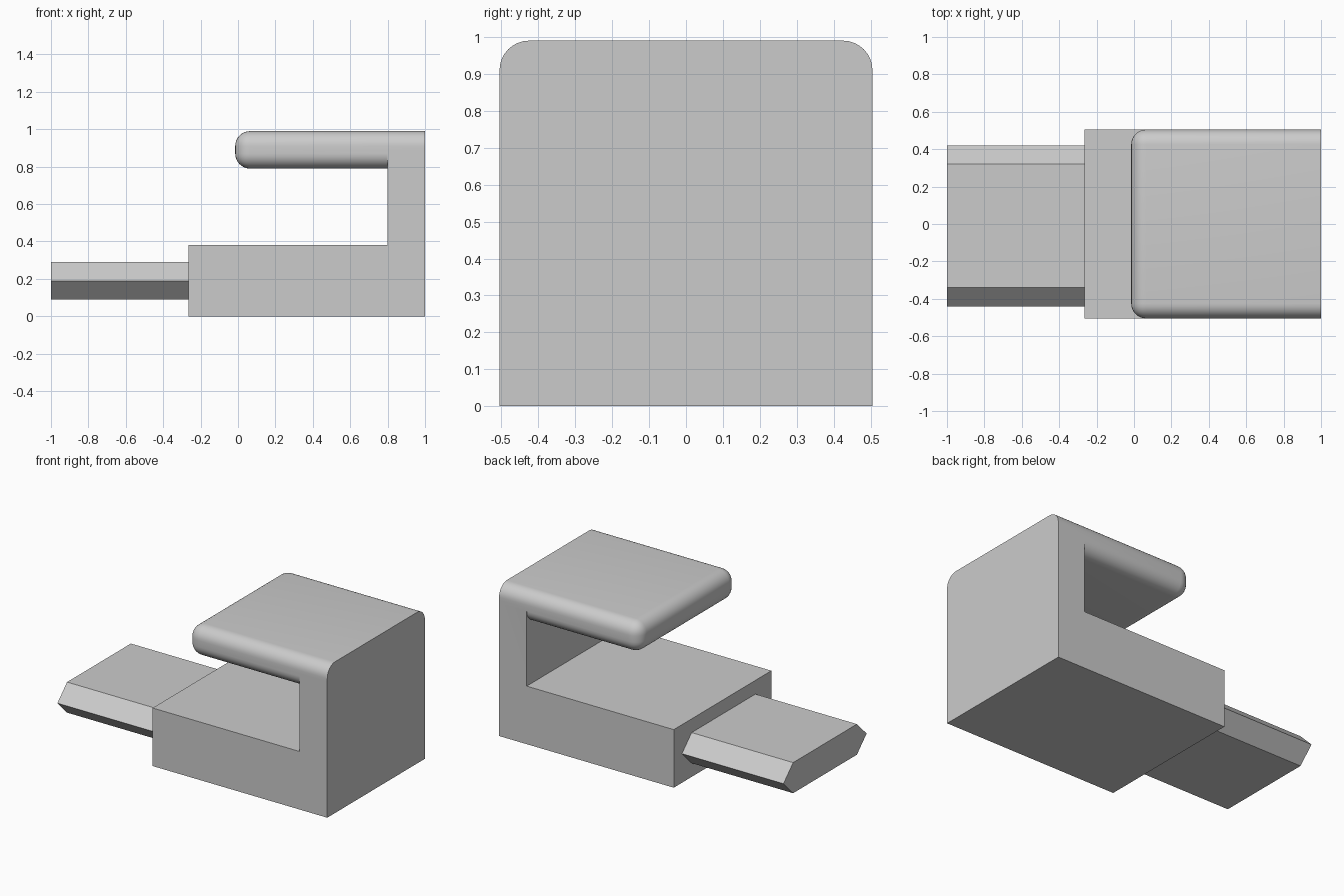
import bpy, bmesh
from math import radians

if "Cube" in bpy.data.objects:
    bpy.data.objects.remove(bpy.data.objects["Cube"], do_unlink=True)

HALF = 0.505      # half depth of the clamp
ROUND = 0.08      # radius of the jaw edges

grey = bpy.data.materials.new("light_grey")
grey.use_nodes = True
colour = (0.6, 0.6, 0.6, 1)
grey.diffuse_color = colour
grey.node_tree.nodes["Principled BSDF"].inputs["Base Color"].default_value = colour


def prism(name, points, offset):
    """Closed solid: a list of outline points swept along an offset."""
    bm = bmesh.new()
    face = bm.faces.new([bm.verts.new(p) for p in points])
    swept = bmesh.ops.extrude_face_region(bm, geom=[face])["geom"]
    bmesh.ops.translate(bm, vec=offset,
                        verts=[v for v in swept if isinstance(v, bmesh.types.BMVert)])
    bmesh.ops.recalc_face_normals(bm, faces=bm.faces[:])
    mesh = bpy.data.meshes.new(name)
    bm.to_mesh(mesh)
    bm.free()
    mesh.materials.append(grey)
    obj = bpy.data.objects.new(name, mesh)
    bpy.context.collection.objects.link(obj)
    return obj


# Base block and upright wall, one L-shaped outline
outline = [(-0.265, 0), (1, 0), (1, 0.89), (0.8, 0.89), (0.8, 0.38), (-0.265, 0.38)]
body = prism("clamp_body", [(x, -HALF, z) for x, z in outline], (0, 2 * HALF, 0))

# Upper jaw, rounded on every edge except those at the back wall
low, high = 0.79, 0.99
jaw = prism("upper_jaw", [(-0.015, -HALF, low), (-0.015, HALF, low),
                          (-0.015, HALF, high), (-0.015, -HALF, high)], (1.015, 0, 0))
bm = bmesh.new()
bm.from_mesh(jaw.data)
edges = [e for e in bm.edges if any(v.co.x < 0.5 for v in e.verts)]
bmesh.ops.bevel(bm, geom=edges, offset=ROUND, segments=8, profile=0.5, affect='EDGES')
bm.to_mesh(jaw.data)
bm.free()

# Merge the jaw into the body
union = body.modifiers.new("join_jaw", 'BOOLEAN')
union.operation = 'UNION'
union.solver = 'EXACT'
union.object = jaw
bpy.ops.object.select_all(action='DESELECT')
bpy.context.view_layer.objects.active = body
body.select_set(True)
bpy.ops.object.modifier_apply(modifier=union.name)
bpy.data.objects.remove(jaw, do_unlink=True)
bpy.ops.object.shade_smooth_by_angle(angle=radians(30))

# Six-sided tongue with pointed long sides
section = [(-0.44, 0.19), (-0.34, 0.09), (0.32, 0.09),
           (0.42, 0.19), (0.32, 0.29), (-0.34, 0.29)]
prism("tongue", [(-1, y, z) for y, z in section], (0.735, 0, 0))
